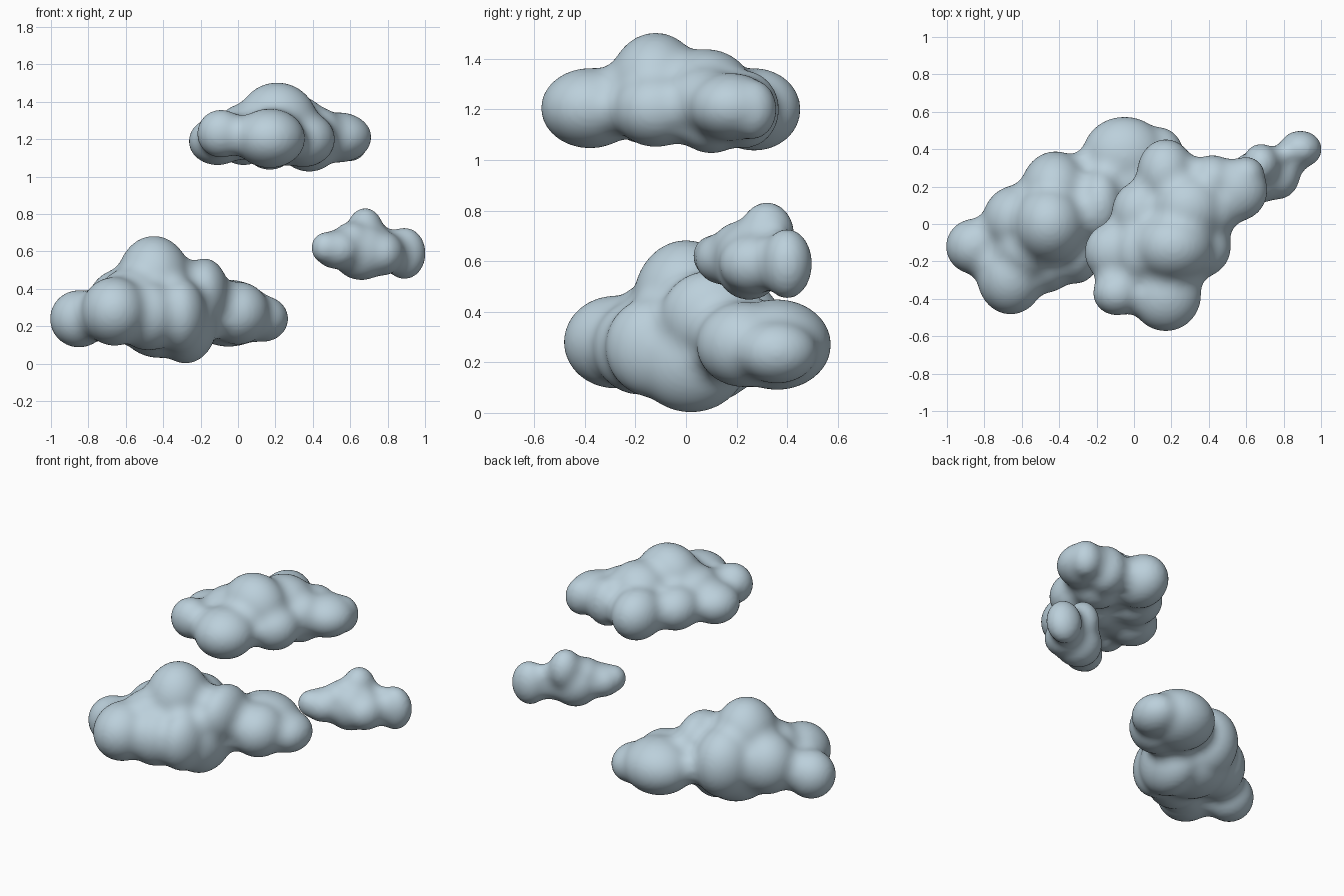
import bpy, bmesh
from mathutils import Matrix

mat = bpy.data.materials.new("pale blue grey")
mat.diffuse_color = (0.50, 0.63, 0.71, 1)


def cloud(name, puffs, grow, smooth):
    """Fuse swollen puffs, then shrink back so the gaps between them stay filled."""
    bm = bmesh.new()
    for x, y, z, rx, ry, rz in puffs:
        m = (Matrix.Translation((x, y, z))
             @ Matrix.Diagonal((rx + grow, ry + grow, rz + grow, 1)))
        bmesh.ops.create_icosphere(bm, subdivisions=4, radius=1, matrix=m)
    me = bpy.data.meshes.new(name)
    bm.to_mesh(me)
    bm.free()
    me.materials.append(mat)
    ob = bpy.data.objects.new(name, me)
    bpy.context.collection.objects.link(ob)

    def fuse():
        r = ob.modifiers.new("fuse", 'REMESH')
        r.mode = 'VOXEL'
        r.voxel_size = 0.014
        r.use_smooth_shade = True

    def soften(n):
        s = ob.modifiers.new("soften", 'SMOOTH')
        s.factor = 0.5
        s.iterations = n

    fuse()
    soften(12)
    d = ob.modifiers.new("shrink", 'DISPLACE')
    d.mid_level = 0
    d.strength = -grow
    fuse()
    soften(6)
    return ob


# big low cloud on the left
cloud("large_cloud", [
    (-0.85, -0.12, 0.24, .157, .15, .155),   # left end
    (-0.66, -0.28, 0.28, .18, .205, .185),   # front
    (-0.62, 0.02, 0.31, .19, .19, .20),      # left middle
    (-0.57, -0.13, 0.35, .18, .17, .165),    # front shoulder
    (-0.48, -0.18, 0.26, .18, .19, .19),     # front middle
    (-0.45, 0.00, 0.44, .20, .21, .245),     # crown
    (-0.42, 0.17, 0.32, .19, .22, .23),      # back left
    (-0.42, 0.05, 0.22, .22, .24, .19),      # belly
    (-0.28, 0.02, 0.22, .17, .23, .22),      # low middle
    (-0.31, -0.13, 0.26, .14, .19, .20),     # low front
    (-0.18, 0.10, 0.38, .13, .20, .185),     # right shoulder
    (-0.05, 0.36, 0.27, .23, .215, .18),     # back right
    (0.00, 0.23, 0.27, .17, .19, .17),       # right
    (0.13, 0.36, 0.24, .14, .16, .125),      # right tip
], 0.05, 5)

# high cloud in the middle
cloud("top_cloud", [
    (0.17, -0.38, 1.205, .19, .195, .16),    # front
    (-0.09, -0.37, 1.23, .13, .12, .13),     # front left
    (-0.11, -0.15, 1.19, .155, .16, .13),    # left
    (0.03, -0.15, 1.24, .15, .18, .15),      # left shoulder
    (0.21, -0.12, 1.28, .22, .19, .225),     # crown
    (0.35, -0.12, 1.20, .17, .17, .15),      # right middle
    (0.29, 0.08, 1.26, .20, .19, .18),       # back of crown
    (0.43, 0.08, 1.23, .14, .15, .14),       # right shoulder
    (0.03, 0.06, 1.20, .15, .17, .14),       # back left
    (0.54, 0.18, 1.21, .175, .17, .135),     # right end
    (0.60, 0.26, 1.20, .10, .10, .12),       # right corner
    (0.17, 0.27, 1.20, .155, .185, .165),    # back
    (0.42, 0.23, 1.20, .13, .14, .155),      # back right
    (0.38, 0.10, 1.15, .15, .14, .125),      # belly
], 0.05, 5)

# small cloud on the right
cloud("small_cloud", [
    (0.68, 0.32, 0.705, .10, .11, .13),      # crown
    (0.66, 0.25, 0.60, .16, .14, .155),      # middle
    (0.89, 0.40, 0.59, .115, .10, .14),      # right end
    (0.77, 0.27, 0.59, .12, .14, .12),       # right middle
    (0.61, 0.22, 0.65, .11, .12, .11),       # left slope
    (0.53, 0.15, 0.61, .125, .115, .105),    # left
    (0.47, 0.11, 0.62, .08, .085, .085),     # left tip
], 0.05, 4)
